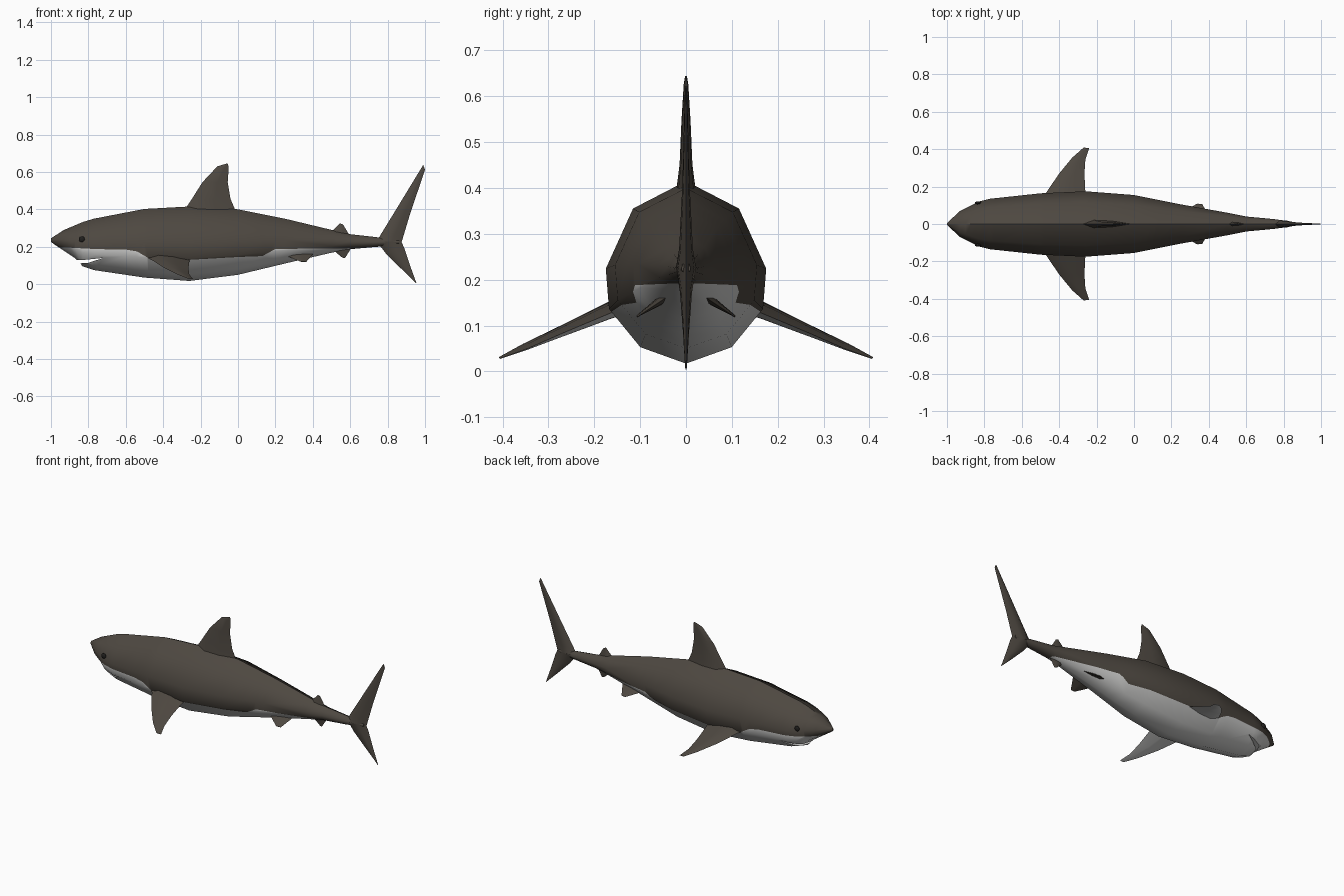
import bpy, bmesh, math
from mathutils import Vector

if "Cube" in bpy.data.objects:
    bpy.data.objects.remove(bpy.data.objects["Cube"])


def material(name, rgb):
    m = bpy.data.materials.new(name)
    m.diffuse_color = (*rgb, 1)
    m.use_nodes = True
    m.node_tree.nodes["Principled BSDF"].inputs["Base Color"].default_value = m.diffuse_color
    return m


DARK = material("dark grey brown skin", (0.075, 0.064, 0.052))
PALE = material("pale belly", (0.62, 0.62, 0.61))
BLACK = material("eye black", (0.015, 0.014, 0.013))


def add_object(name, bm, mats, angle=40):
    bmesh.ops.recalc_face_normals(bm, faces=bm.faces[:])
    me = bpy.data.meshes.new(name)
    bm.to_mesh(me)
    bm.free()
    ob = bpy.data.objects.new(name, me)
    bpy.context.collection.objects.link(ob)
    for m in mats:
        me.materials.append(m)
    smooth(me, angle)
    return ob


def smooth(me, angle):
    me.polygons.foreach_set("use_smooth", [True] * len(me.polygons))
    me.set_sharp_from_angle(angle=math.radians(angle))


def loft(rings):
    """Skin closed rings of points and cap both ends."""
    bm = bmesh.new()
    vs = [[bm.verts.new(p) for p in r] for r in rings]
    n = len(vs[0])
    for a, b in zip(vs, vs[1:]):
        for i in range(n):
            j = (i + 1) % n
            bm.faces.new((a[i], a[j], b[j], b[i]))
    bm.faces.new(vs[0])
    bm.faces.new(vs[-1][::-1])
    return bm


def mirror_y(ob):
    mod = ob.modifiers.new("mirror", 'MIRROR')
    mod.use_axis = (False, True, False)


def fin(name, rows, normal=(0, 1, 0)):
    """Blade from rows of (leading point, trailing point, half thickness)."""
    nrm = Vector(normal).normalized()
    rings = []
    for a, b, t in rows:
        if len(a) == 2:
            a, b = (a[0], 0, a[1]), (b[0], 0, b[1])
        a, b = Vector(a), Vector(b)
        p, q = a.lerp(b, 0.25), a.lerp(b, 0.6)
        rings.append([a, p + nrm * t, q + nrm * t * 0.8, b,
                      q - nrm * t * 0.8, p - nrm * t])
    return add_object(name, loft(rings), [DARK, PALE], 50)


# Body: ten-sided sections given as x, top, bottom, half width
SECTIONS = [(-1, .245, .225, .005), (-.93, .29, .178, .07), (-.87, .315, .138, .10),
            (-.83, .332, .095, .12), (-.77, .35, .075, .135), (-.5, .402, .035, .164),
            (-.26, .415, .017, .175), (0, .40, .05, .155), (.25, .35, .11, .105),
            (.5, .29, .168, .06), (.6, .267, .187, .04), (.75, .25, .20, .026),
            (.86, .237, .215, .01)]
HALF = [(0, 1), (.66, .85), (1, .52), (.96, .30), (.57, .09), (0, 0)]
OUTLINE = HALF + [(-y, h) for y, h in HALF[-2:0:-1]]
body = add_object("body", loft([[(x, y * w, bot + h * (top - bot)) for y, h in OUTLINE]
                                for x, top, bot, w in SECTIONS]), [DARK, PALE])

# Mouth: wedge cut through the front of the head
wedge = [(-.72, .14), (-.82, .13), (-.95, .13), (-.9, .085), (-.835, .112), (-.80, .114)]
cutter = add_object("mouth_cutter", loft([[(x, y, z) for x, z in wedge] for y in (-.3, .3)]), [DARK])
cutter.hide_render = True
mod = body.modifiers.new("mouth", 'BOOLEAN')
mod.operation = 'DIFFERENCE'
mod.solver = 'EXACT'
mod.object = cutter
bpy.context.view_layer.objects.active = body
bpy.ops.object.modifier_apply(modifier="mouth")
bpy.data.objects.remove(cutter)

# Pale belly: cut the body along the colour line, then colour below it
LINE = [(-1.02, .20), (-.9, .195), (-.75, .187), (-.6, .185), (-.54, .175), (-.48, .14),
        (-.26, .13), (0, .145), (.13, .15), (.2, .188), (.6, .192), (.64, .15)]
bm = bmesh.new()
bm.from_mesh(body.data)


def cut(x0, x1, co, no):
    faces = [f for f in bm.faces if x0 < f.calc_center_median().x < x1]
    geom = set(faces)
    for f in faces:
        geom.update(f.edges)
        geom.update(f.verts)
    bmesh.ops.bisect_plane(bm, geom=list(geom), dist=1e-6, plane_co=co, plane_no=no)


for x, z in LINE:
    cut(-2, 2, (x, 0, 0), (1, 0, 0))
for (x0, z0), (x1, z1) in zip(LINE, LINE[1:]):
    cut(x0, x1, (x0, 0, z0), (z0 - z1, 0, x1 - x0))
for f in bm.faces:
    c = f.calc_center_median()
    f.material_index = 0
    for (x0, z0), (x1, z1) in zip(LINE, LINE[1:]):
        if x0 < c.x <= x1 and c.z < z0 + (z1 - z0) * (c.x - x0) / (x1 - x0):
            f.material_index = 1
bm.to_mesh(body.data)
bm.free()
smooth(body.data, 40)

# Fins along the centre line
fin("dorsal_fin", [((-.29, .39), (-.01, .385), .022), ((-.25, .45), (-.04, .455), .014),
                   ((-.19, .545), (-.055, .545), .010), ((-.11, .63), (-.05, .615), .005),
                   ((-.06, .645), (-.053, .642), .002)])
fin("rear_dorsal_fin", [((.49, .27), (.60, .255), .012), ((.545, .326), (.562, .318), .002)])
fin("anal_fin", [((.50, .19), (.61, .20), .012), ((.557, .142), (.572, .139), .002)])
fin("tail_upper_lobe", [((.74, .225), (.875, .225), .022), ((.765, .268), (.887, .265), .015),
                        ((.855, .415), (.92, .375), .008), ((.99, .637), (1, .612), .002)])
fin("tail_lower_lobe", [((.74, .23), (.875, .225), .022), ((.79, .165), (.89, .19), .013),
                        ((.87, .085), (.918, .105), .007), ((.945, .012), (.955, .003), .002)])

# Paired side fins; the pectorals are pale underneath
pectoral = fin("pectoral_fins", [((-.51, .12, .15), (-.25, .12, .145), .022),
                                 ((-.47, .167, .135), (-.26, .17, .125), .018),
                                 ((-.40, .27, .09), (-.265, .27, .083), .012),
                                 ((-.33, .355, .055), (-.26, .345, .05), .007),
                                 ((-.27, .408, .03), (-.24, .405, .028), .002)], (0, .4, .92))
for p in pectoral.data.polygons:
    p.material_index = 1 if p.normal.z < -.2 else 0
mirror_y(pectoral)
pelvic = fin("pelvic_fins", [((.25, .055, .155), (.40, .045, .16), .010),
                             ((.335, .108, .12), (.365, .106, .119), .002)], (0, .5, .87))
mirror_y(pelvic)

# Eyes
bm = bmesh.new()
bmesh.ops.create_uvsphere(bm, u_segments=12, v_segments=8, radius=1)
for v in bm.verts:
    v.co = Vector((-.835 + v.co.x * .016, .113 + v.co.y * .008, .24 + v.co.z * .016))
mirror_y(add_object("eyes", bm, [BLACK]))
